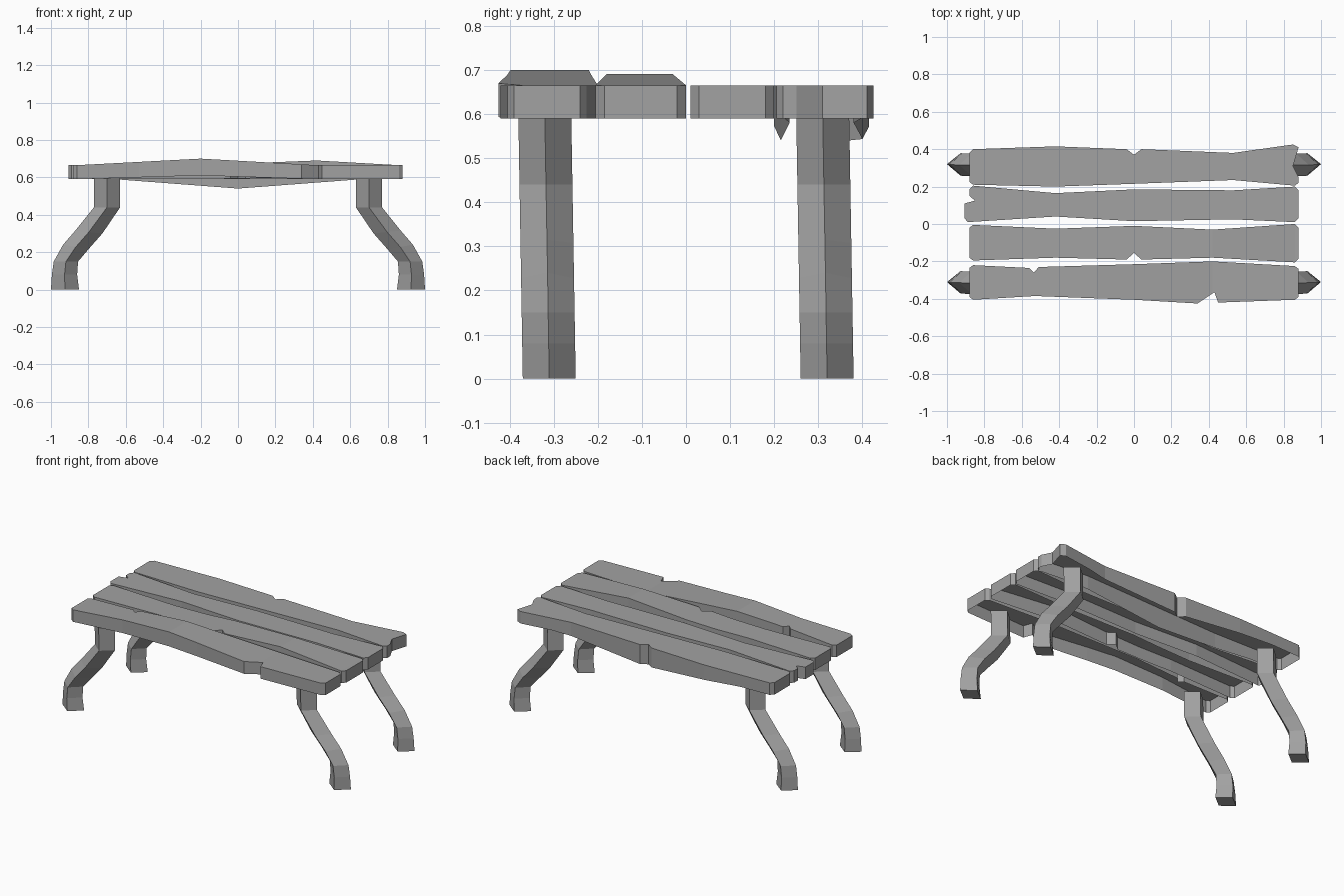
import bpy
import bmesh

cube = bpy.data.objects.get("Cube")
if cube:
    bpy.data.objects.remove(cube, do_unlink=True)

wood = bpy.data.materials.new("grey_wood")
wood.use_nodes = True
GREY = (0.36, 0.36, 0.36, 1)
wood.diffuse_color = GREY
wood.node_tree.nodes["Principled BSDF"].inputs["Base Color"].default_value = GREY

BOTTOM, SHOULDER, TOP, BEVEL = 0.59, 0.645, 0.665, 0.016


def finish(name, bm):
    mesh = bpy.data.meshes.new(name)
    bm.to_mesh(mesh)
    bm.free()
    mesh.materials.append(wood)
    obj = bpy.data.objects.new(name, mesh)
    bpy.context.collection.objects.link(obj)
    return obj


def bend(x, knots):
    """Height offset at x, linear between the knots."""
    for (x0, h0), (x1, h1) in zip(knots, knots[1:]):
        if x0 <= x <= x1:
            return h0 + (h1 - h0) * (x - x0) / (x1 - x0)
    return 0


def plank(name, outline, top_bend=(), bottom_bend=()):
    """Open-bottomed board: side walls, a bevelled rim and a creased top."""
    bm = bmesh.new()
    low = [bm.verts.new((x, y, BOTTOM)) for x, y in outline]
    rim = [bm.verts.new((x, y, SHOULDER)) for x, y in outline]
    for i in range(len(low)):
        j = i - 1
        bm.faces.new((low[i], low[j], rim[j], rim[i]))
    top = bm.faces.new(rim[::-1])
    bmesh.ops.inset_individual(bm, faces=[top], thickness=BEVEL, use_even_offset=True)
    for v in top.verts:
        v.co.z = TOP
    # Crease the board wherever it bends
    for x, _ in (*top_bend, *bottom_bend):
        bmesh.ops.bisect_plane(bm, geom=bm.verts[:] + bm.edges[:] + bm.faces[:],
                               plane_co=(x, 0, 0), plane_no=(1, 0, 0), dist=0.0005)
    for v in bm.verts:
        v.co.z += bend(v.co.x, top_bend if v.co.z > 0.62 else bottom_bend)
    bmesh.ops.recalc_face_normals(bm, faces=bm.faces[:])
    if sum(f.normal.z * f.calc_area() for f in bm.faces) < 0:
        bmesh.ops.reverse_faces(bm, faces=bm.faces[:])
    return finish(name, bm)


# Boards, outlines run clockwise from the left end
plank("back_plank", [
    (-.88, .38), (-.86, .40), (-.42, .415), (-.04, .40), (0, .37), (.04, .40),
    (.53, .38), (.85, .425), (.88, .41), (.85, .31), (.88, .25), (.88, .22),
    (.86, .205), (.53, .235), (0, .215), (-.42, .20), (-.86, .21), (-.88, .225)],
    bottom_bend=((-.66, 0), (0, -.05), (.66, 0)))

plank("inner_back_plank", [
    (-.88, .185), (-.86, .205), (-.42, .165), (0, .185), (.53, .18), (.86, .20),
    (.88, .18), (.88, .03), (.86, .01), (.53, .025), (0, .015), (-.42, .04),
    (-.89, .01), (-.905, .03), (-.905, .11), (-.85, .125), (-.88, .15)])

plank("inner_front_plank", [
    (-.88, -.02), (-.86, -.005), (-.42, -.025), (0, -.01), (.42, -.03), (.86, 0),
    (.88, -.02), (.88, -.185), (.86, -.205), (.42, -.18), (.04, -.19), (0, -.155),
    (-.04, -.19), (-.42, -.18), (-.86, -.195), (-.88, -.18)],
    top_bend=((-.2, 0), (.42, .025), (.86, 0)),
    bottom_bend=((-.2, 0), (.42, .012), (.86, 0)))

plank("front_plank", [
    (-.88, -.235), (-.86, -.22), (-.56, -.235), (-.535, -.26), (-.51, -.23),
    (0, -.215), (.42, -.20), (.86, -.225), (.88, -.24), (.88, -.39), (.86, -.405),
    (.45, -.42), (.43, -.365), (.34, -.425), (0, -.405), (-.53, -.385),
    (-.86, -.405), (-.88, -.39)],
    top_bend=((-.86, 0), (-.2, .035), (.42, 0)),
    bottom_bend=((-.86, 0), (-.2, .02), (.42, 0)))

# Leg rings from top to foot: outer x and z, inner x and z
LEG = [(.77, .60, .63, .60), (.77, .44, .63, .44), (.87, .315, .725, .30),
       (.935, .24, .80, .215), (.985, .15, .855, .15), (.995, .08, .86, .08),
       (1, 0, .85, 0)]


def leg(name, side, y_top, y_foot):
    """Bowed leg with a diamond section, its corners facing out and in."""
    bm = bmesh.new()
    rings = []
    for xo, zo, xi, zi in LEG:
        xm, zm = (xo + xi) / 2, (zo + zi) / 2
        y = y_foot + (y_top - y_foot) * zm / BOTTOM
        ring = [(xo, y, zo), (xm, y + .06, zm), (xi, y, zi), (xm, y - .06, zm)]
        rings.append([bm.verts.new((side * px, py, pz)) for px, py, pz in ring])
    for a, b in zip(rings, rings[1:]):
        for i in range(4):
            bm.faces.new((a[i - 1], a[i], b[i], b[i - 1]))
    bm.faces.new(rings[0])
    bm.faces.new(rings[-1])
    bmesh.ops.recalc_face_normals(bm, faces=bm.faces[:])
    return finish(name, bm)


for side, label in ((1, "left"), (-1, "right")):
    leg("front_leg_" + label, side, -.32, -.31)
    leg("back_leg_" + label, side, .31, .32)
